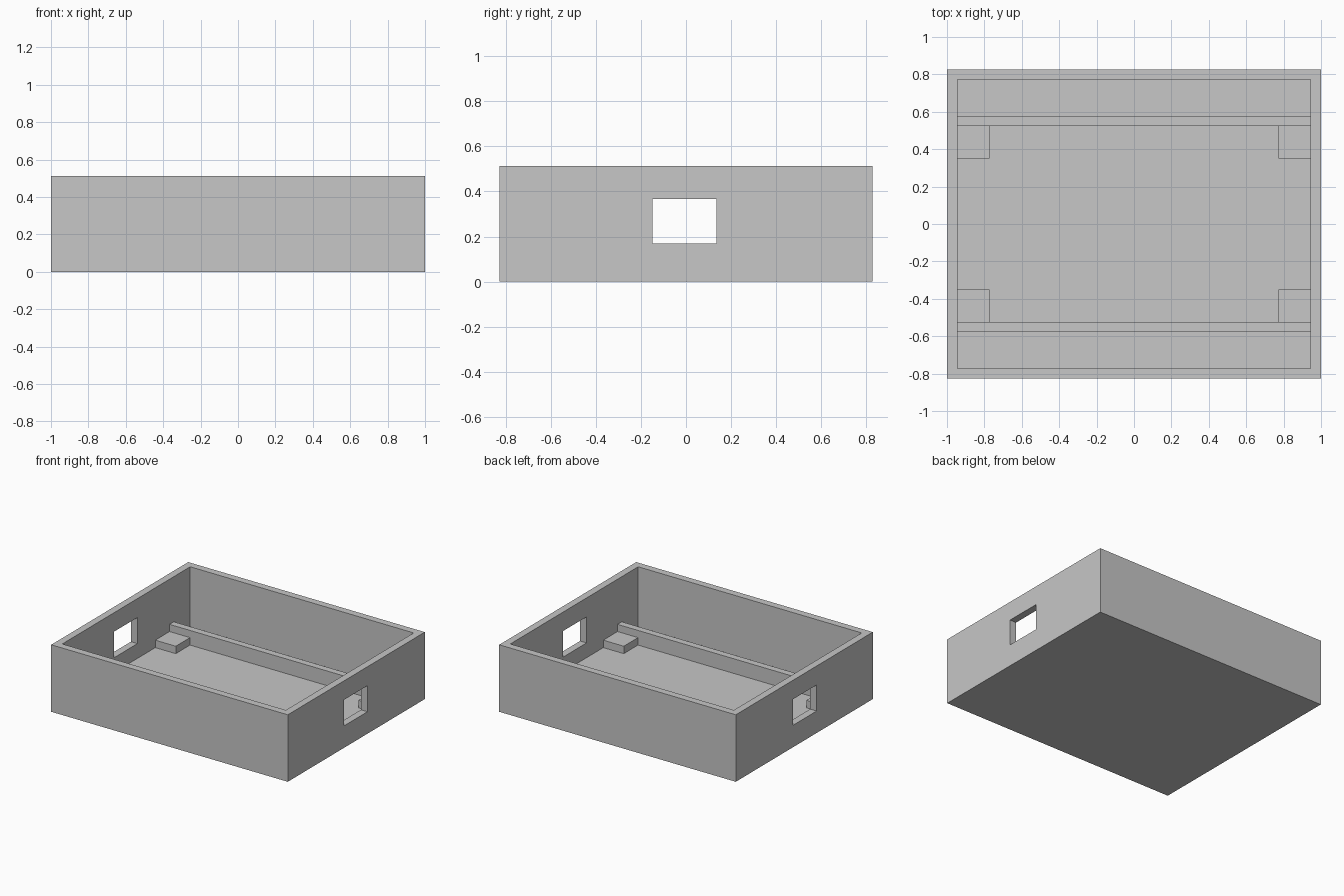
import bpy
import bmesh
from mathutils import Matrix, Vector

if "Cube" in bpy.data.objects:
    bpy.data.objects.remove(bpy.data.objects["Cube"], do_unlink=True)

grey = bpy.data.materials.new("light grey")
grey.use_nodes = True
colour = (0.57, 0.57, 0.57, 1)
grey.diffuse_color = colour
grey.node_tree.nodes["Principled BSDF"].inputs["Base Color"].default_value = colour

HX, HY, H = 1.0, 0.827, 0.512        # outer half sizes and height
WALL = 0.055                         # wall and floor thickness
IX, IY = HX - WALL, HY - WALL        # inner half sizes


def box(name, low, high):
    """Box spanning two opposite corners."""
    low, high = Vector(low), Vector(high)
    bm = bmesh.new()
    bmesh.ops.create_cube(bm, size=1, matrix=Matrix.Translation((low + high) / 2)
                          @ Matrix.Diagonal((*(high - low), 1)))
    mesh = bpy.data.meshes.new(name)
    bm.to_mesh(mesh)
    bm.free()
    mesh.materials.append(grey)
    obj = bpy.data.objects.new(name, mesh)
    bpy.context.collection.objects.link(obj)
    return obj


def cut(target, cutter):
    mod = target.modifiers.new(cutter.name, "BOOLEAN")
    mod.operation = "DIFFERENCE"
    mod.solver = "EXACT"
    mod.object = cutter
    cutter.hide_render = True
    cutter.hide_set(True)
    cutter.display_type = "WIRE"


# Open tray, hollowed out, with a window through both end walls
tray = box("tray", (-HX, -HY, 0), (HX, HY, H))
cut(tray, box("cavity_cutter", (-IX, -IY, WALL), (IX, IY, H + 0.2)))
cut(tray, box("window_cutter", (-1.2, -0.149, 0.168), (1.2, 0.135, 0.367)))

# Apply the cuts and drop the cutters
bpy.context.view_layer.update()
evaluated = tray.evaluated_get(bpy.context.evaluated_depsgraph_get())
tray_mesh = bpy.data.meshes.new_from_object(evaluated)
tray.modifiers.clear()
tray.data = tray_mesh
for name in ("cavity_cutter", "window_cutter"):
    bpy.data.objects.remove(bpy.data.objects[name], do_unlink=True)

# Long ribs across the floor, and corner pads against them
for side, sy in (("front", -1), ("back", 1)):
    ys = sorted((sy * 0.523, sy * 0.575))
    box(side + "_rib", (-IX, ys[0], WALL), (IX, ys[1], 0.167))
    for end, sx in (("right", -1), ("left", 1)):
        xs = sorted((sx * 0.772, sx * IX))
        ys = sorted((sy * 0.351, sy * 0.523))
        box(side + "_" + end + "_pad", (xs[0], ys[0], WALL), (xs[1], ys[1], 0.112))
